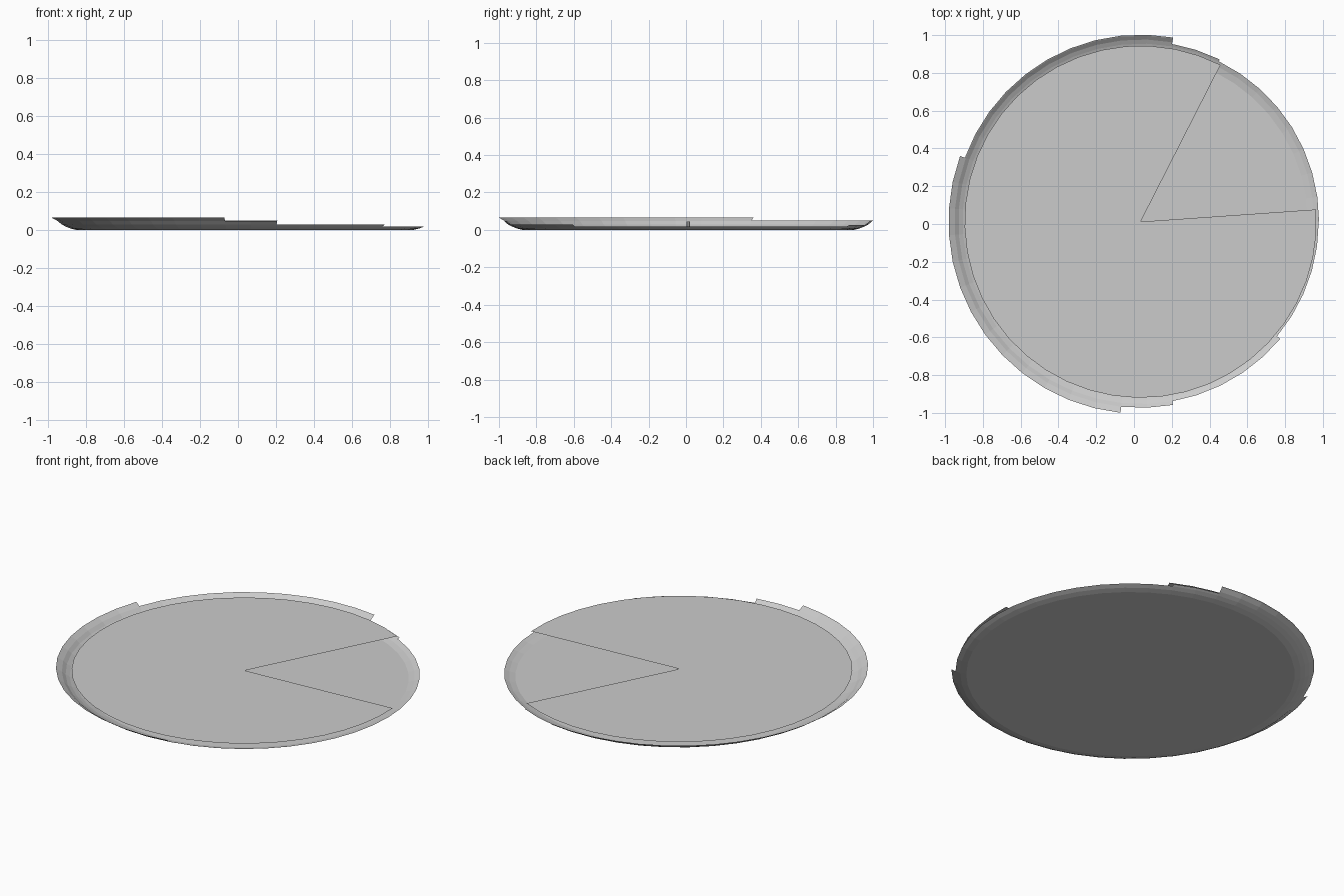
import bpy, bmesh
from math import cos, sin, radians

if "Cube" in bpy.data.objects:
    bpy.data.objects.remove(bpy.data.objects["Cube"])

CX, CY = 0.035, 0.012
STEP = 8
# dish wall profile: (radius, height)
PROFILE = [(0.885, 0.0), (0.918, 0.008), (0.943, 0.018), (0.965, 0.030),
           (0.985, 0.047), (1.017, 0.065)]
# rim height by angular range
RIM = [(0, 64, 0.019), (64, 80, 0.025), (80, 160, 0.050), (160, 264, 0.065),
       (264, 280, 0.047), (280, 320, 0.030), (320, 360, 0.018)]


def pt(r, a, z):
    return (CX + r * cos(radians(a)), CY + r * sin(radians(a)), z)


def cut_profile(h):
    """Profile trimmed at height h."""
    out = [PROFILE[0]]
    for (r0, z0), (r1, z1) in zip(PROFILE, PROFILE[1:]):
        if z1 >= h:
            t = (h - z0) / (z1 - z0)
            out.append((r0 + (r1 - r0) * t, h))
            break
        out.append((r1, z1))
    return out


def finish(name, bm):
    bmesh.ops.remove_doubles(bm, verts=bm.verts, dist=1e-5)
    me = bpy.data.meshes.new(name)
    bm.to_mesh(me)
    bm.free()
    ob = bpy.data.objects.new(name, me)
    bpy.context.collection.objects.link(ob)
    return ob


def fan(name, r, z, start, end, n):
    """Flat pie of triangles."""
    bm = bmesh.new()
    for i in range(n):
        a = start + (end - start) * i / n
        b = start + (end - start) * (i + 1) / n
        bm.faces.new([bm.verts.new(p) for p in
                      (pt(0, 0, z), pt(r, a, z), pt(r, b, z))])
    return finish(name, bm)


# bottom floor
fan("dish_floor", PROFILE[0][0], 0.0, 0, 360, 360 // STEP)

# stepped outer wall
bm = bmesh.new()
for a in range(0, 360, STEP):
    h = next(z for lo, hi, z in RIM if lo <= a < hi)
    prof = cut_profile(h)
    for (r0, z0), (r1, z1) in zip(prof, prof[1:]):
        bm.faces.new([bm.verts.new(p) for p in
                      (pt(r0, a, z0), pt(r1, a, z1),
                       pt(r1, a + STEP, z1), pt(r0, a + STEP, z0))])
finish("dish_wall", bm)

# upper disc with an open wedge
fan("upper_disc", 0.932, 0.045, 63, 364, 38)

# small centre post between floor and disc
bm = bmesh.new()
bmesh.ops.create_cone(bm, cap_ends=False, segments=8, radius1=0.01,
                      radius2=0.01, depth=0.045)
bmesh.ops.translate(bm, verts=bm.verts, vec=(CX, CY, 0.0225))
finish("centre_post", bm)
